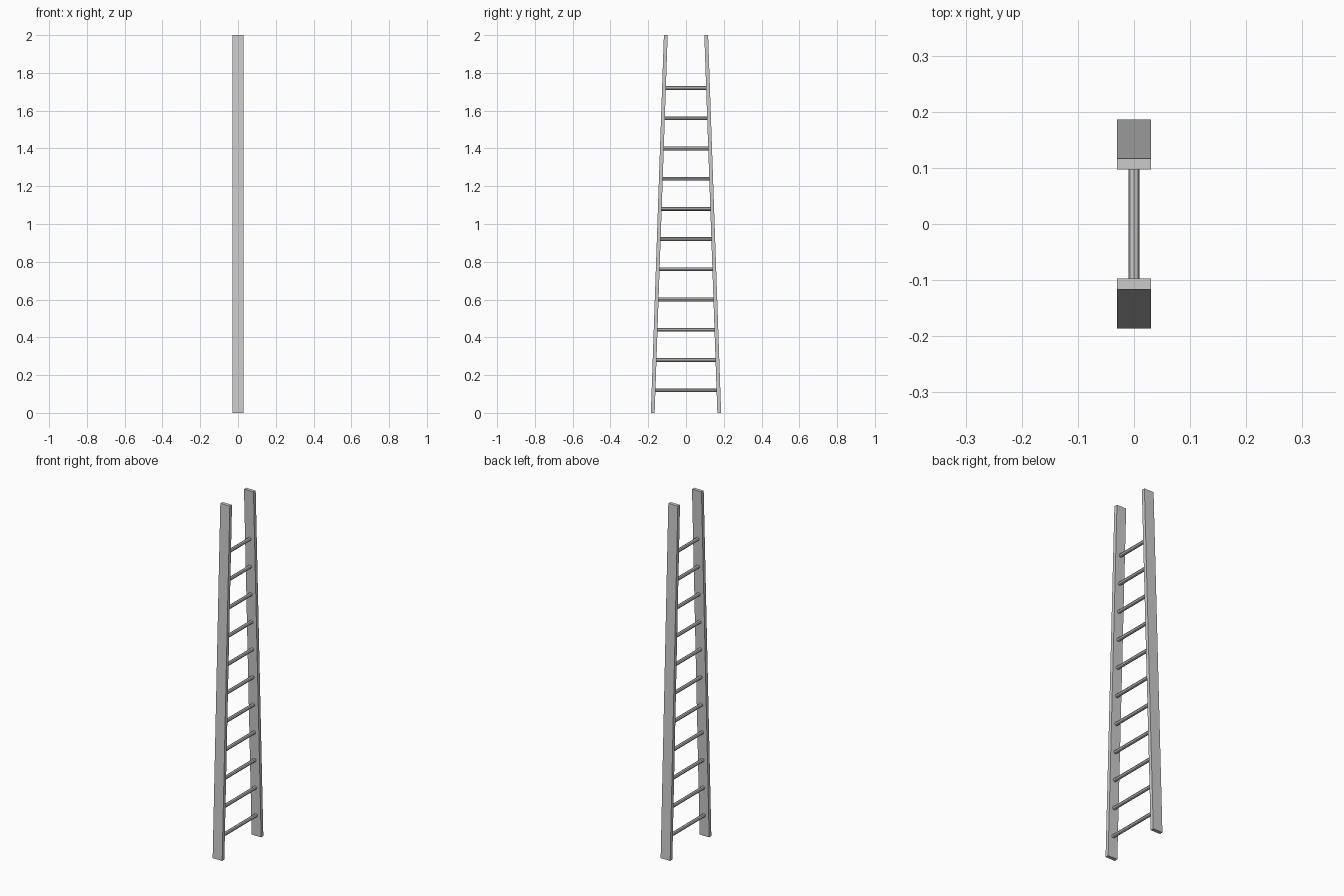
import bpy, bmesh, math

if "Cube" in bpy.data.objects:
    bpy.data.objects.remove(bpy.data.objects["Cube"])

HEIGHT, HALF_W, THICK = 2.0, 0.03, 0.02
OUT_BOTTOM, OUT_TOP = 0.186, 0.117


def inner_y(z):
    return OUT_BOTTOM + (OUT_TOP - OUT_BOTTOM) * z / HEIGHT - THICK


def finish(bm, name):
    bmesh.ops.recalc_face_normals(bm, faces=bm.faces)
    mesh = bpy.data.meshes.new(name)
    bm.to_mesh(mesh)
    bm.free()
    obj = bpy.data.objects.new(name, mesh)
    bpy.context.collection.objects.link(obj)
    return obj


# Side rails: flat boards leaning inward toward the top
def rail(name, side):
    bm = bmesh.new()
    bmesh.ops.create_cube(bm, size=1)
    for v in bm.verts:
        z = (v.co.z + 0.5) * HEIGHT
        y = inner_y(z) + (v.co.y + 0.5) * THICK
        v.co = (v.co.x * 2 * HALF_W, side * y, z)
    finish(bm, name)


rail("left_rail", -1)
rail("right_rail", 1)

# Rungs: evenly spaced rods ending inside the rails
for i in range(11):
    z = 0.12 + 0.16 * i
    bpy.ops.mesh.primitive_cylinder_add(
        vertices=8, radius=0.01, depth=2 * (inner_y(z) + THICK / 2),
        location=(0, 0, z), rotation=(math.pi / 2, 0, 0))
    bpy.context.object.name = f"rung_{i + 1}"
